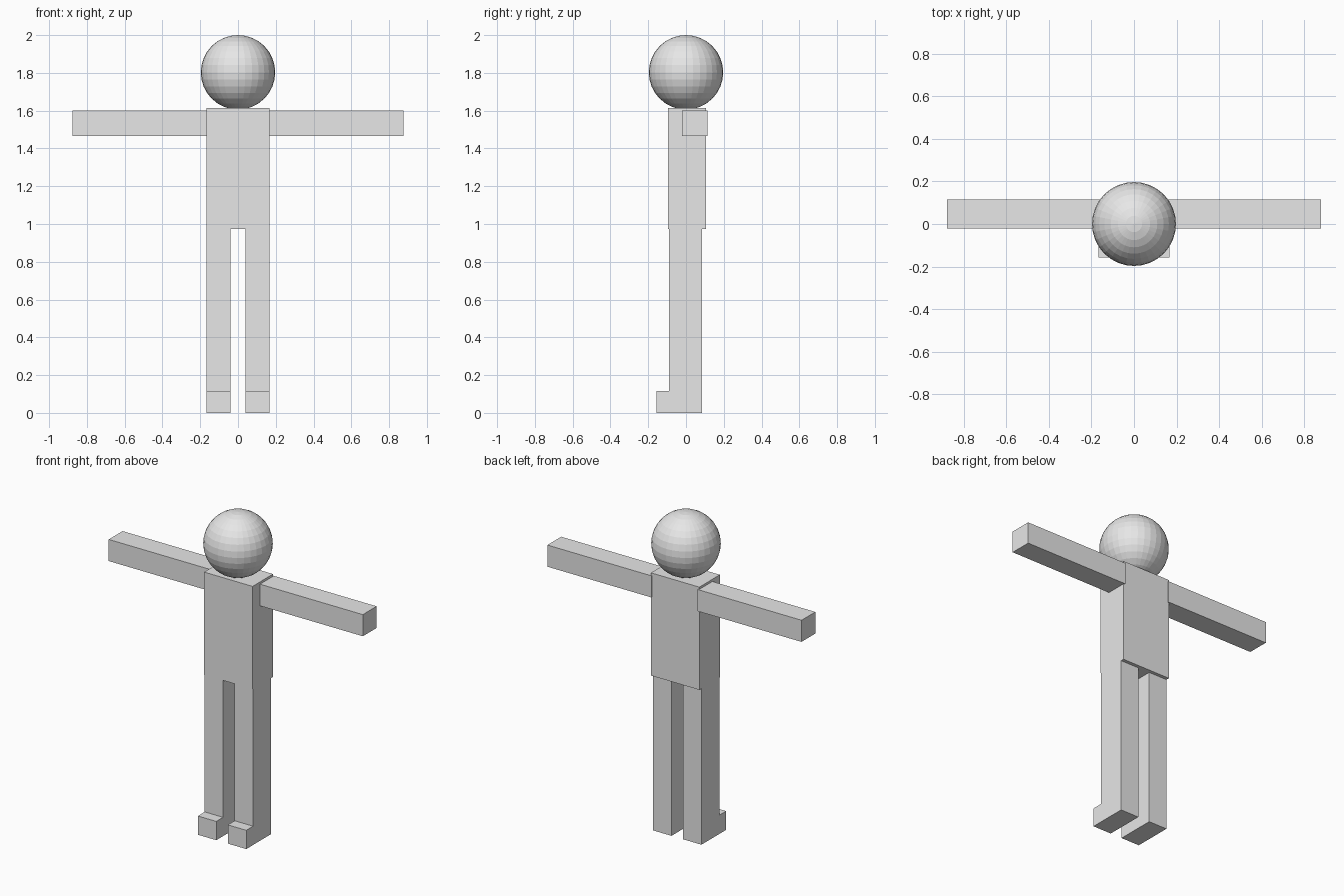
import bpy
from mathutils import Vector

# Remove the default cube
cube = bpy.data.objects.get("Cube")
if cube:
    bpy.data.objects.remove(cube, do_unlink=True)

# Single plain grey
grey = bpy.data.materials.new("light_grey")
grey.use_nodes = True
colour = (0.8, 0.8, 0.8, 1.0)
grey.diffuse_color = colour
grey.node_tree.nodes["Principled BSDF"].inputs["Base Color"].default_value = colour


def box(name, low, high):
    """Box spanning two opposite corners."""
    low, high = Vector(low), Vector(high)
    bpy.ops.mesh.primitive_cube_add(size=1, location=(low + high) / 2)
    obj = bpy.context.object
    obj.name = name
    obj.scale = high - low
    bpy.ops.object.transform_apply(location=False, rotation=False, scale=True)
    obj.data.materials.append(grey)
    return obj


def limb(name, side, low, high):
    """Box given for the +x side, placed on either side."""
    xs = sorted((side * low[0], side * high[0]))
    return box(name, (xs[0], *low[1:]), (xs[1], *high[1:]))


# Torso
box("torso", (-0.167, -0.095, 0.974), (0.167, 0.107, 1.615))

# Arms, legs and feet
for label, side in (("left", 1), ("right", -1)):
    limb(label + "_arm", side, (0.16, -0.022, 1.466), (0.877, 0.114, 1.601))
    limb(label + "_leg", side, (0.04, -0.09, 0.11), (0.167, 0.086, 0.98))
    limb(label + "_foot", side, (0.04, -0.157, 0), (0.167, 0.086, 0.117))

# Faceted ball head
bpy.ops.mesh.primitive_uv_sphere_add(segments=32, ring_count=16, radius=0.197,
                                     location=(0, 0, 1.803))
head = bpy.context.object
head.name = "head"
head.data.materials.append(grey)
